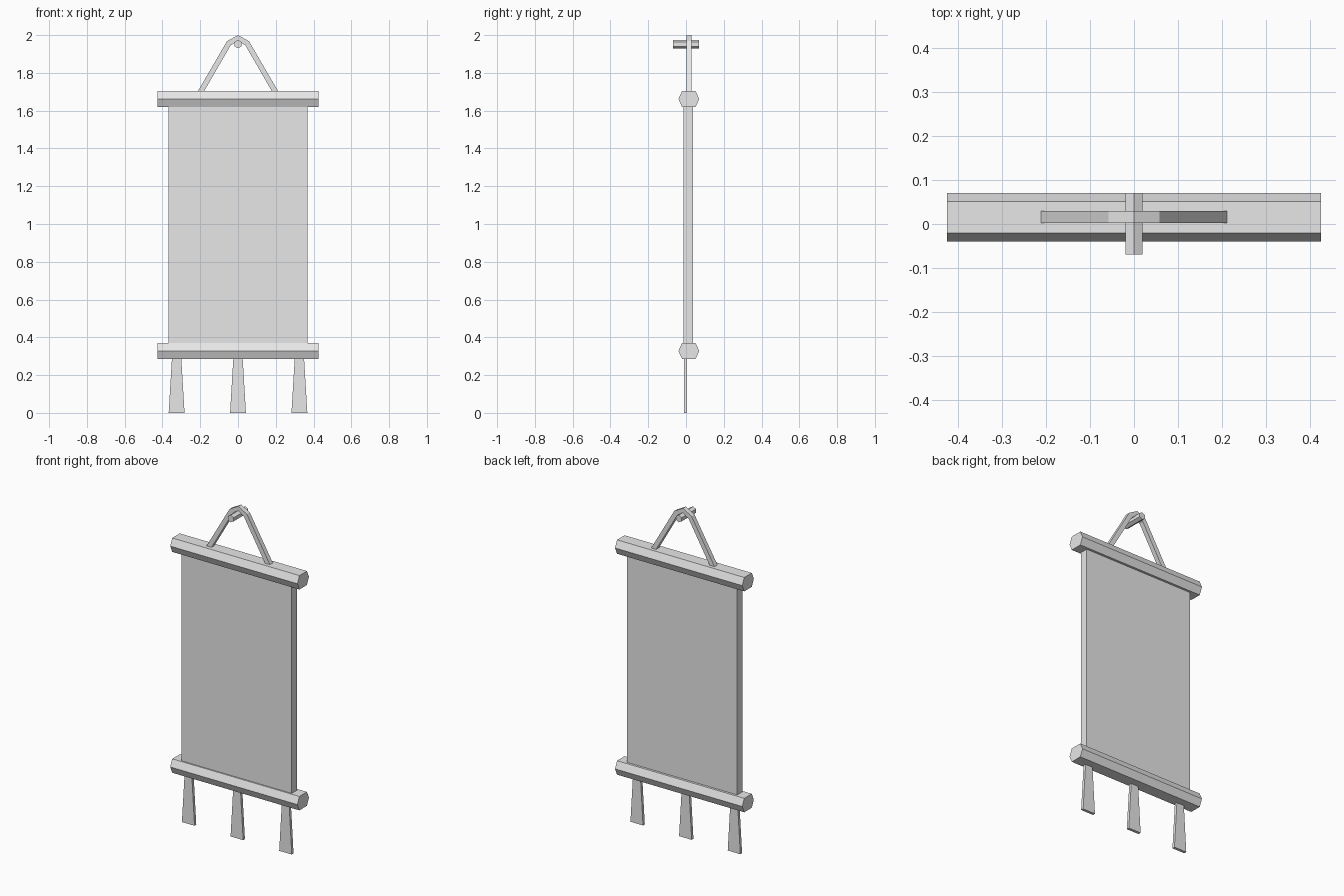
import bpy
import bmesh
import math

# Remove the default object
cube = bpy.data.objects.get("Cube")
if cube:
    bpy.data.objects.remove(cube, do_unlink=True)

# Single plain colour
grey = bpy.data.materials.new("light_grey")
grey.use_nodes = True
colour = (0.8, 0.8, 0.8, 1)
grey.diffuse_color = colour
grey.node_tree.nodes["Principled BSDF"].inputs["Base Color"].default_value = colour


def prism(name, outline, start, end, place):
    """Extrude a 2D outline from start to end; place maps (u, v, depth) to xyz."""
    bm = bmesh.new()
    rings = [[bm.verts.new(place(u, v, d)) for u, v in outline] for d in (start, end)]
    count = len(outline)
    for i in range(count):
        j = (i + 1) % count
        bm.faces.new((rings[0][i], rings[0][j], rings[1][j], rings[1][i]))
    bm.faces.new(rings[0][::-1])
    bm.faces.new(rings[1])
    bmesh.ops.recalc_face_normals(bm, faces=bm.faces)
    mesh = bpy.data.meshes.new(name)
    bm.to_mesh(mesh)
    bm.free()
    mesh.materials.append(grey)
    obj = bpy.data.objects.new(name, mesh)
    bpy.context.collection.objects.link(obj)
    return obj


def along_x(u, v, d):
    return (d, u, v)


def along_y(u, v, d):
    return (u, d, v)


# Hexagonal rods at the top and bottom
for name, z in (("top_rod", 1.662), ("bottom_rod", 0.328)):
    half = [(0.055, 0), (0.036, 0.042), (-0.036, 0.042)]
    hexagon = half + [(-y, -h) for y, h in half]
    prism(name, [(0.015 + y, z + h) for y, h in hexagon], -0.425, 0.425, along_x)

# Hanging cloth panel
prism("cloth_panel", [(-0.368, 0.33), (0.368, 0.33), (0.368, 1.66), (-0.368, 1.66)],
      -0.013, 0.037, along_y)

# Flared tassels
for name, x in (("right_tassel", -0.325), ("middle_tassel", 0), ("left_tassel", 0.325)):
    prism(name, [(x - 0.042, 0), (x + 0.042, 0), (x + 0.024, 0.3), (x - 0.024, 0.3)],
          -0.011, 0.006, along_y)

# Hanging strap, bent over the peg
outer = [(-0.213, 1.702), (-0.058, 1.968), (0, 2.0)]
inner = [(-0.18, 1.702), (-0.039, 1.946), (0, 1.971)]
outer += [(-x, z) for x, z in outer[-2::-1]]
inner += [(-x, z) for x, z in inner[-2::-1]]
prism("hanging_strap", outer + inner[::-1], 0.002, 0.03, along_y)

# Hexagonal wall peg
peg = [(0.022 * math.sin(i * math.pi / 3), 1.952 + 0.022 * math.cos(i * math.pi / 3))
       for i in range(6)]
prism("wall_peg", peg, -0.069, 0.07, along_y)
